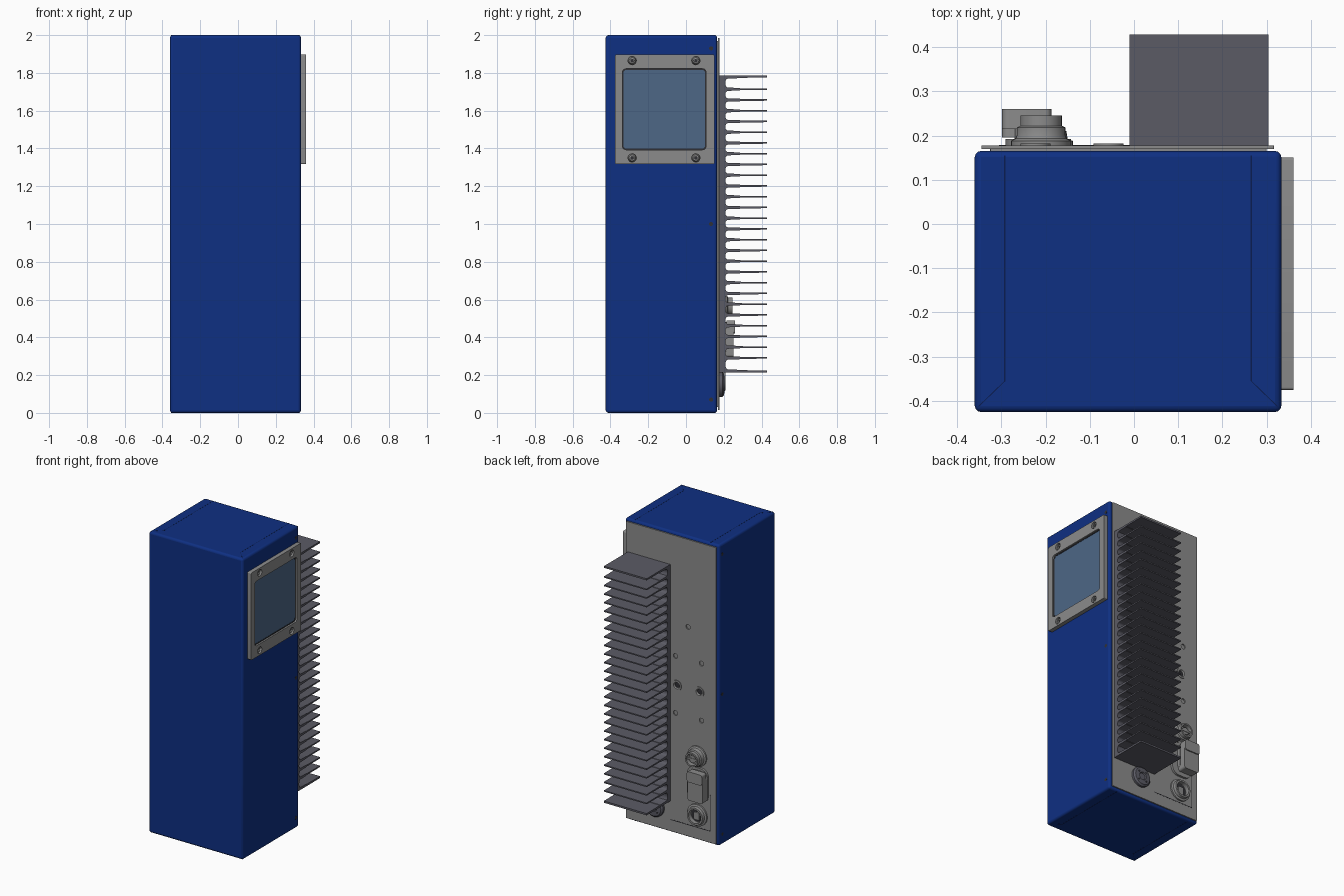
import bpy, bmesh, math
from mathutils import Matrix, Vector

cube = bpy.data.objects.get("Cube")
if cube:
    bpy.data.objects.remove(cube, do_unlink=True)


def material(name, rgb):
    m = bpy.data.materials.new(name)
    m.use_nodes = True
    m.diffuse_color = (*rgb, 1)
    m.node_tree.nodes["Principled BSDF"].inputs["Base Color"].default_value = (*rgb, 1)
    return m


BLUE = material("blue paint", (0.0045, 0.029, 0.225))
GREY = material("grey metal", (0.26, 0.26, 0.26))
FIN = material("dark anodised metal", (0.105, 0.105, 0.13))
GLASS = material("blue grey glass", (0.075, 0.135, 0.24))
DARK = material("dark recess", (0.03, 0.03, 0.035))
SEAM = material("dark blue seam", (0.003, 0.012, 0.08))


def finish(name, bm, mat):
    bmesh.ops.remove_doubles(bm, verts=bm.verts, dist=1e-5)
    bmesh.ops.recalc_face_normals(bm, faces=bm.faces)
    me = bpy.data.meshes.new(name)
    bm.to_mesh(me)
    bm.free()
    me.materials.clear()
    me.materials.append(mat)
    ob = bpy.data.objects.new(name, me)
    bpy.context.collection.objects.link(ob)
    bpy.ops.object.select_all(action='DESELECT')
    ob.select_set(True)
    bpy.context.view_layer.objects.active = ob
    bpy.ops.object.shade_smooth_by_angle(angle=math.radians(35))
    return ob


def box(name, lo, hi, mat, bevel=0):
    bm = bmesh.new()
    lo, hi = Vector(lo), Vector(hi)
    s = hi - lo
    bmesh.ops.create_cube(bm, size=1, matrix=Matrix.Translation((lo + hi) / 2) @ Matrix.Diagonal((*s, 1)))
    ob = finish(name, bm, mat)
    if bevel:
        b = ob.modifiers.new("rounded edges", 'BEVEL')
        b.width, b.segments = bevel, 3
    return ob


def circle(x, y, r, n=20):
    return [(x + r * math.cos(2 * math.pi * i / n), y + r * math.sin(2 * math.pi * i / n)) for i in range(n)]


def rounded(x0, y0, x1, y1, r, n=5):
    pts = []
    for k, (cx, cy) in enumerate([(x1 - r, y1 - r), (x0 + r, y1 - r), (x0 + r, y0 + r), (x1 - r, y0 + r)]):
        for i in range(n + 1):
            a = math.pi / 2 * (k + i / n)
            pts.append((cx + r * math.cos(a), cy + r * math.sin(a)))
    return pts


def plate(name, loops, axis, start, end, mat):
    """Outline with holes, extruded along x (points are y,z), y or z (points are x,z / x,y)."""
    cu = bpy.data.curves.new(name, 'CURVE')
    cu.dimensions, cu.fill_mode = '2D', 'BOTH'
    cu.extrude = (end - start) / 2
    for pts in loops:
        sp = cu.splines.new('POLY')
        sp.points.add(len(pts) - 1)
        for p, (u, v) in zip(sp.points, pts):
            p.co = (u, v, 0, 1)
        sp.use_cyclic_u = True
    tmp = bpy.data.objects.new(name, cu)
    bpy.context.collection.objects.link(tmp)
    me = bpy.data.meshes.new_from_object(tmp.evaluated_get(bpy.context.evaluated_depsgraph_get()))
    bm = bmesh.new()
    bm.from_mesh(me)
    bpy.data.objects.remove(tmp)
    bpy.data.curves.remove(cu)
    bpy.data.meshes.remove(me)
    mid = (start + end) / 2
    for v in bm.verts:
        u, w, n = v.co
        v.co = {'x': (mid + n, u, w), 'y': (u, mid + n, w), 'z': (u, w, mid + n)}[axis]
    return finish(name, bm, mat)


def lathe(name, origin, profile, mat, axis='y', n=32):
    """Spin (radius, height) points round an outward axis."""
    bm = bmesh.new()
    vs = [bm.verts.new((r, 0, h)) for r, h in profile]
    es = [bm.edges.new(p) for p in zip(vs, vs[1:])]
    bmesh.ops.spin(bm, geom=vs + es, cent=(0, 0, 0), axis=(0, 0, 1), angle=2 * math.pi, steps=n)
    turn = {'y': Matrix.Rotation(-math.pi / 2, 4, 'X'), 'x': Matrix.Rotation(math.pi / 2, 4, 'Y'),
            '-x': Matrix.Rotation(-math.pi / 2, 4, 'Y')}[axis]
    bm.transform(Matrix.Translation(origin) @ turn)
    return finish(name, bm, mat)


# Housing
X0, X1, BACK = -0.36, 0.333, 0.165
box("housing", (X0, -0.425, 0), (X1, BACK, 2), BLUE, 0.014)

# Fold seams on top and bottom
for side, xi, xo in (("right", -0.292, -0.352), ("left", 0.265, 0.325)):
    w = 0.0015
    for end, z in (("top", 1.9985), ("bottom", -0.0005)):
        path = [(xi - w, 0.155), (xi + w, 0.155), (xi + w, -0.355), (xo + w, -0.413), (xo - w, -0.413), (xi - w, -0.355)]
        plate(f"{end}_seam_{side}", [path], 'z', z, z + 0.002, SEAM)

# Small side screws
for side, x, ax in (("left", X1 - 0.001, 'x'), ("right", X0 + 0.001, '-x')):
    for i, z in enumerate((0.07, 1.0, 1.93)):
        lathe(f"side_screw_{side}_{i}", (x, 0.133, z), [(0.011, 0), (0.011, 0.002), (0.005, 0.002), (0, 0.0015)], DARK, ax, 16)

# Window frame, glass and screws on the left side
screws = [(y, z) for y in (-0.285, 0.052) for z in (1.35, 1.865)]
plate("window_frame", [rounded(-0.375, 1.317, 0.15, 1.897, 0.006), rounded(-0.337, 1.393, 0.107, 1.822, 0.02)]
      + [circle(y, z, 0.022) for y, z in screws], 'x', X1 - 0.002, 0.36, GREY)
plate("window_glass_rim", [rounded(-0.34, 1.39, 0.11, 1.825, 0.02), rounded(-0.331, 1.399, 0.101, 1.816, 0.016)],
      'x', X1 - 0.001, 0.349, DARK)
plate("window_glass", [rounded(-0.335, 1.395, 0.105, 1.82, 0.02)], 'x', X1 - 0.001, 0.347, GLASS)
for i, (y, z) in enumerate(screws):
    lathe(f"frame_screw_{i}", (X1, y, z), [(0.022, 0), (0.022, 0.008), (0.016, 0.019), (0.009, 0.021),
                                         (0.009, 0.012), (0, 0.012)], GREY, 'x', 20)
    lathe(f"frame_screw_socket_{i}", (X1, y, z), [(0.009, 0.013), (0, 0.013)], DARK, 'x', 6)

# Back panel, with drilled holes over a backing sheet
PANEL = 0.178
small = [(-0.14, 1.405), (-0.047, 1.187), (-0.238, 1.187), (-0.047, 0.808), (-0.238, 0.808)]
large = [(-0.058, 0.995), (-0.223, 0.995)]
plate("panel_backing", [rounded(-0.325, 0.03, 0.3, 1.97, 0.004)], 'y', 0.16, 0.1705, GREY)
plate("back_panel", [rounded(-0.345, 0.014, 0.317, 1.986, 0.004)]
      + [circle(x, z, 0.016) for x, z in small] + [circle(x, z, 0.034) for x, z in large], 'y', 0.17, PANEL, GREY)
for i, (x, z) in enumerate(large):
    lathe(f"bushing_{i}", (x, 0.17, z), [(0.034, 0), (0.034, 0.012), (0.022, 0.012), (0.017, 0.002), (0, 0.002)], GREY)
    lathe(f"bushing_hole_{i}", (x, 0.17, z), [(0.017, 0.003), (0, 0.003)], DARK)

# Engraved corner line on the panel
box("panel_line_bottom", (-0.305, PANEL - 0.001, 0.088), (-0.01, PANEL + 0.0008, 0.093), DARK)
box("panel_line_side", (-0.305, PANEL - 0.001, 0.088), (-0.301, PANEL + 0.0008, 0.33), DARK)

# Heat sink: comb profile with rounded gap roots
fins = [0.221] + [0.291 + 0.0569 * i for i in range(26)] + [1.779]
comb = [(PANEL - 0.002, fins[0] - 0.008)]
for i, z in enumerate(fins):
    lower = [(0.222, -0.0085), (0.285, -0.007), (0.287, -0.005), (0.428, -0.004)]
    if i == 0:
        lower = [(0.428, -0.008)]
    upper = [(0.428, 0.004), (0.287, 0.005), (0.285, 0.007), (0.222, 0.0085)]
    if i == len(fins) - 1:
        upper = [(0.428, 0.007)]
    comb += [(y, z + d) for y, d in lower + upper]
    if i < len(fins) - 1:
        a, b = z + 0.0085, fins[i + 1] - 0.0085
        for k in range(1, 6):
            t = math.pi * k / 6
            comb.append((0.222 - 0.014 * math.sin(t), (a + b) / 2 - (b - a) / 2 * math.cos(t)))
comb.append((PANEL - 0.002, fins[-1] + 0.007))
plate("heat_sink", [comb], 'x', -0.01, 0.304, FIN)

# Round bayonet connector
lathe("round_connector", (-0.21, PANEL, 0.565),
      [(0.068, 0), (0.068, 0.01), (0.058, 0.015), (0.055, 0.022), (0.055, 0.04), (0.047, 0.044),
       (0.047, 0.067), (0.037, 0.067), (0.037, 0.035), (0, 0.035)], GREY)
lathe("round_connector_core", (-0.21, PANEL, 0.565), [(0.024, 0.034), (0.024, 0.055), (0, 0.055)], GREY)
box("round_connector_key", (-0.248, 0.21, 0.559), (-0.172, 0.236, 0.571), GREY)

# Socket with its hinged cover swung open
SX, SZ = -0.21, 0.175
lathe("socket_ring", (SX, PANEL, SZ),
      [(0.072, 0), (0.072, 0.01), (0.06, 0.014), (0.057, 0.032), (0.045, 0.032), (0.045, 0.004), (0, 0.004)], GREY)
lathe("socket_opening", (SX, PANEL, SZ), [(0.042, 0.005), (0, 0.005)], DARK)
plate("socket_insert", [rounded(SX - 0.02, SZ - 0.03, SX + 0.02, SZ + 0.02, 0.006)], 'y', PANEL, 0.19, GREY)
plate("cover_hinge_plate", [rounded(-0.29, 0.27, -0.142, 0.495, 0.05)], 'y', PANEL - 0.001, 0.192, GREY)
plate("cover_neck", [rounded(-0.27, 0.31, -0.18, 0.48, 0.03)], 'y', 0.19, 0.215, GREY)
plate("cover_block", [rounded(-0.298, 0.295, -0.187, 0.455, 0.014)], 'y', 0.195, 0.252, GREY)
plate("cover_lip", [rounded(-0.298, 0.42, -0.187, 0.49, 0.014)], 'y', 0.215, 0.26, GREY)

# Vent plug below the heat sink
lathe("vent_plug", (0.1, PANEL, 0.15), [(0.066, 0), (0.066, 0.014), (0.056, 0.024), (0.026, 0.026), (0.022, 0.018), (0, 0.018)], FIN)
for i in range(4):
    a = math.pi / 4 + i * math.pi / 2
    lathe(f"vent_hole_{i}", (0.1 + 0.04 * math.cos(a), PANEL, 0.15 + 0.04 * math.sin(a)), [(0.007, 0.02), (0.007, 0.026), (0, 0.026)], DARK, 'y', 12)
